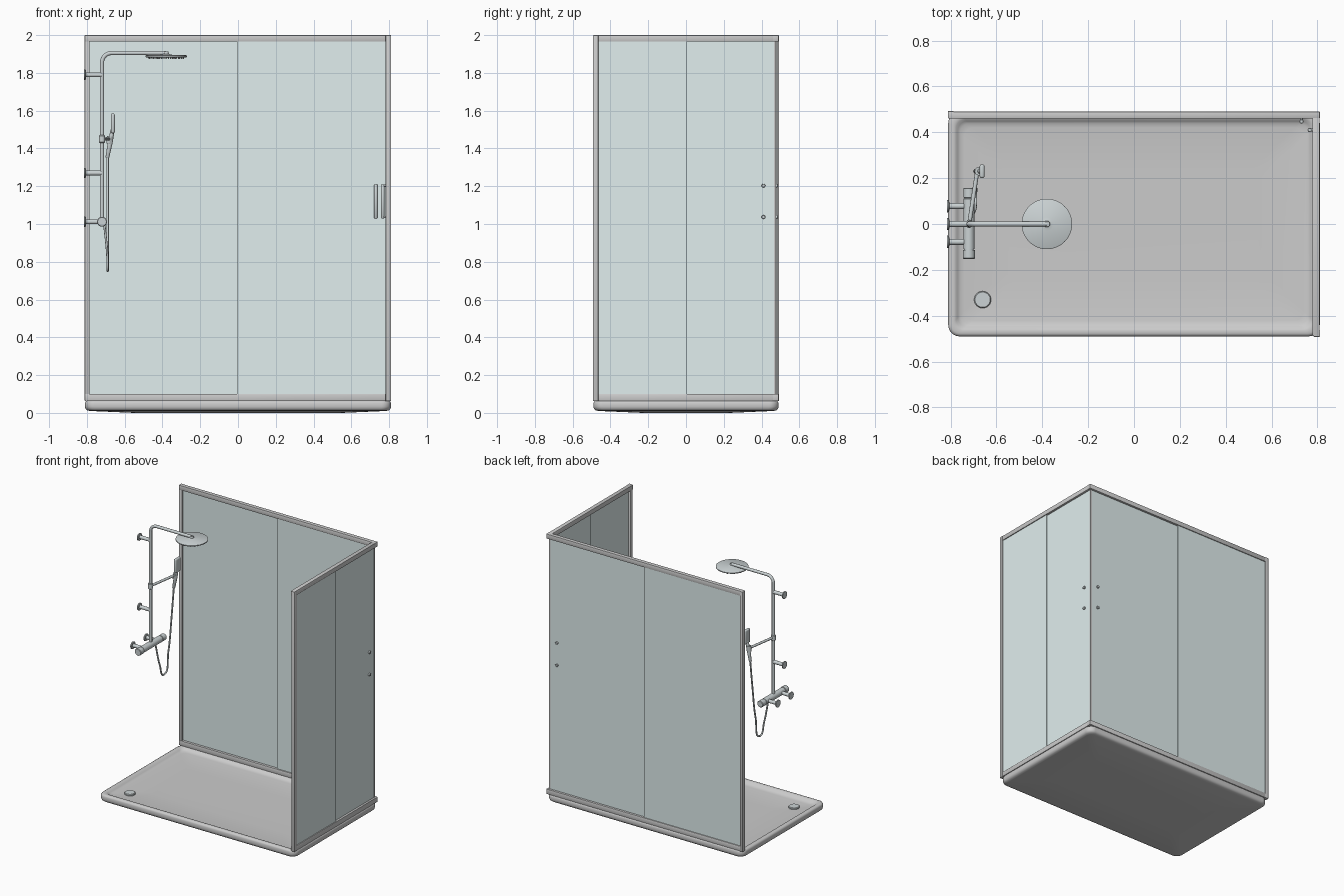
import bpy, bmesh, math
from mathutils import Vector

if "Cube" in bpy.data.objects:
    bpy.data.objects.remove(bpy.data.objects["Cube"])


def material(name, color):
    m = bpy.data.materials.new(name)
    m.diffuse_color = color
    m.use_nodes = True
    m.node_tree.nodes["Principled BSDF"].inputs["Base Color"].default_value = m.diffuse_color
    return m


GLASS = material("glass", (0.75, 0.86, 0.86, 1))
METAL = material("chrome", (0.60, 0.65, 0.66, 1))


def finish(name, bm, mat=None, angle=35):
    bmesh.ops.recalc_face_normals(bm, faces=bm.faces)
    me = bpy.data.meshes.new(name)
    bm.to_mesh(me)
    bm.free()
    ob = bpy.data.objects.new(name, me)
    bpy.context.collection.objects.link(ob)
    if mat:
        me.materials.append(mat)
    bpy.ops.object.select_all(action='DESELECT')
    bpy.context.view_layer.objects.active = ob
    ob.select_set(True)
    bpy.ops.object.shade_smooth_by_angle(angle=math.radians(angle))
    return ob


def box(name, lo, hi, mat=None, bevel=0.0, segments=2):
    bm = bmesh.new()
    bmesh.ops.create_cube(bm, size=1)
    for v in bm.verts:
        v.co = Vector([l + (c + 0.5) * (h - l) for l, h, c in zip(lo, hi, v.co)])
    if bevel:
        bmesh.ops.bevel(bm, geom=bm.edges[:], offset=bevel, segments=segments,
                        profile=0.5, affect='EDGES')
    return finish(name, bm, mat)


def loft(name, loops, mat=None, angle=35):
    bm = bmesh.new()
    rings = [[bm.verts.new(p) for p in lp] for lp in loops]
    for a, b in zip(rings, rings[1:]):
        for i in range(len(a)):
            j = (i + 1) % len(a)
            bm.faces.new((a[i], a[j], b[j], b[i]))
    bm.faces.new(rings[0])
    bm.faces.new(rings[-1])
    return finish(name, bm, mat, angle)


def turned(name, start, axis, profile, mat=METAL, n=32):
    """Lathe a list of (distance, radius) along an axis from start."""
    start, axis = Vector(start), Vector(axis).normalized()
    u = axis.orthogonal().normalized()
    w = axis.cross(u)
    ang = [2 * math.pi * i / n for i in range(n)]
    return loft(name, [[start + axis * d + (u * math.cos(t) + w * math.sin(t)) * r
                        for t in ang] for d, r in profile], mat)


def tube(name, pts, r, mat=METAL, smooth=False):
    cu = bpy.data.curves.new(name, 'CURVE')
    cu.dimensions = '3D'
    cu.bevel_depth, cu.bevel_resolution, cu.use_fill_caps = r, 4, True
    cu.resolution_u = 10
    if smooth:
        s = cu.splines.new('BEZIER')
        s.bezier_points.add(len(pts) - 1)
        for b, p in zip(s.bezier_points, pts):
            b.co = p
            b.handle_left_type = b.handle_right_type = 'AUTO'
    else:
        s = cu.splines.new('POLY')
        s.points.add(len(pts) - 1)
        for b, p in zip(s.points, pts):
            b.co = (*p, 1)
    cu.materials.append(mat)
    ob = bpy.data.objects.new(name, cu)
    bpy.context.collection.objects.link(ob)
    return ob


def rounded_rect(inset, z, r):
    hx, hy = 0.81 - inset, 0.49 - inset
    out = []
    for k, (sx, sy) in enumerate([(1, 1), (-1, 1), (-1, -1), (1, -1)]):
        for i in range(9):
            t = (k + i / 8) * math.pi / 2
            out.append((sx * (hx - r) + r * math.cos(t), sy * (hy - r) + r * math.sin(t), z))
    return out


# Tray with rounded rim and shallow basin
loft("shower_tray", [rounded_rect(*a) for a in [
    (0.26, 0.0, 0.05), (0.03, 0.010, 0.04), (0.012, 0.013, 0.045), (0.003, 0.021, 0.05),
    (0, 0.032, 0.05), (0, 0.052, 0.05), (0.004, 0.061, 0.048), (0.012, 0.065, 0.045),
    (0.026, 0.065, 0.04), (0.034, 0.062, 0.04), (0.042, 0.053, 0.04),
    (0.052, 0.047, 0.04), (0.07, 0.044, 0.04), (0.25, 0.040, 0.04)]], angle=50)
turned("drain_cover", (-0.66, -0.33, 0.038), (0, 0, 1),
       [(0, 0.037), (0.012, 0.037), (0.016, 0.033)])

# Frame rails and end posts of the two walls
for tag, z0, z1 in [("bottom", 0.063, 0.10), ("top", 1.965, 2.0)]:
    box(f"back_{tag}_rail", (-0.81, 0.46, z0), (0.81, 0.49, z1), bevel=0.003)
    box(f"side_{tag}_rail", (0.778, -0.488, z0), (0.809, 0.4895, z1), bevel=0.003)
box("back_post", (-0.812, 0.462, 0.063), (-0.786, 0.492, 2.0), bevel=0.003)
box("side_post", (0.782, -0.492, 0.063), (0.811, -0.464, 2.0), bevel=0.003)

# Fixed panes and sliding doors
box("back_fixed_pane", (-0.79, 0.478, 0.09), (0.006, 0.484, 1.97), GLASS)
box("back_door", (-0.006, 0.468, 0.09), (0.788, 0.474, 1.97), GLASS)
box("side_fixed_pane", (0.797, -0.47, 0.09), (0.803, 0.006, 1.97), GLASS)
box("side_door", (0.787, -0.006, 0.09), (0.793, 0.474, 1.97), GLASS)
# Door seals meeting at the corner
box("back_door_seal", (0.784, 0.467, 0.09), (0.796, 0.477, 1.97))

# Door handles: bar inside, knobs outside
for tag, pos, out in [("back", Vector((0.73, 0.471, 0)), Vector((0, 1, 0))),
                      ("side", Vector((0.79, 0.41, 0)), Vector((1, 0, 0)))]:
    zs = (1.037, 1.203)
    inner = pos - out * 0.024
    turned(f"{tag}_handle_bar", inner + Vector((0, 0, 1.03)), (0, 0, 1),
           [(0, 0.007), (0.003, 0.009), (0.177, 0.009), (0.18, 0.007)], n=20)
    for i, z in enumerate(zs):
        up = Vector((0, 0, z))
        turned(f"{tag}_handle_stud_{i}", inner + up, out, [(0, 0.006), (0.024, 0.006)], n=16)
        turned(f"{tag}_handle_knob_{i}", pos + up, out,
               [(0, 0.010), (0.013, 0.010), (0.015, 0.008)], n=20)

# Riser pipe with bent overhead arm
X = -0.72
bend = [(X + 0.05 - 0.05 * math.cos(t), 0, 1.855 + 0.05 * math.sin(t))
        for t in [i * math.pi / 16 for i in range(9)]]
tube("riser_pipe", [(X, 0, 1.01)] + bend + [(-0.38, 0, 1.905)], 0.011)

# Wall mounts: flange and spacer for the riser and the mixer
for name, y, z in [("upper_mount", 0, 1.79), ("lower_mount", 0, 1.27),
                   ("mixer_mount_a", -0.078, 1.012), ("mixer_mount_b", 0.078, 1.012)]:
    turned(name, (-0.815, y, z), (1, 0, 0),
           [(0, 0.027), (0.006, 0.027), (0.009, 0.024), (0.010, 0.013), (0.095, 0.013)], n=24)

# Mixer body with end knobs
turned("mixer_bar", (X, -0.152, 1.012), (0, 1, 0),
       [(0, 0.023), (0.003, 0.026), (0.038, 0.026), (0.039, 0.021), (0.042, 0.021),
        (0.043, 0.024), (0.262, 0.024), (0.263, 0.020), (0.266, 0.020), (0.267, 0.024),
        (0.307, 0.024), (0.31, 0.021)])

# Overhead shower disc with nozzles
turned("overhead_disc", (-0.38, 0, 1.882), (0, 0, 1),
       [(0, 0.105), (0.003, 0.110), (0.009, 0.110), (0.012, 0.105), (0.014, 0.03),
        (0.018, 0.014), (0.03, 0.012)], n=48)
bm = bmesh.new()
for k in range(1, 5):
    for i in range(6 * k):
        t = 2 * math.pi * i / (6 * k)
        c = bmesh.ops.create_cone(bm, cap_ends=True, segments=8, radius1=0.0025,
                                  radius2=0.004, depth=0.01)
        bmesh.ops.translate(bm, verts=c["verts"], vec=(
            -0.38 + 0.023 * k * math.cos(t), 0.023 * k * math.sin(t), 1.879))
finish("overhead_nozzles", bm, METAL)

# Hand shower on its side holder
Y = 0.23
tube("holder_arm", [(X, -0.01, 1.45), (-0.682, Y + 0.01, 1.45)], 0.009)
turned("holder_clamp", (X, 0, 1.43), (0, 0, 1),
       [(0, 0.014), (0.003, 0.017), (0.037, 0.017), (0.04, 0.014)], n=24)
turned("holder_cup", (-0.683, Y, 1.425), (0.16, 0, 1), [(0, 0.014), (0.04, 0.018)], n=24)
turned("hand_shower_handle", (-0.692, Y, 1.35), (0.19, 0, 1),
       [(0, 0.008), (0.004, 0.010), (0.09, 0.013), (0.15, 0.010)], n=24)
box("hand_shower_head", (-0.673, Y - 0.03, 1.48), (-0.652, Y + 0.03, 1.585), METAL, 0.009, 3)

# Hose looping down to the mixer
tube("hose", [(-0.69, Y, 1.36), (-0.69, 0.205, 1.16), (-0.69, 0.165, 0.90),
              (-0.69, 0.115, 0.752), (-0.692, 0.068, 0.84), (-0.708, 0.04, 1.0)],
     0.006, smooth=True)
